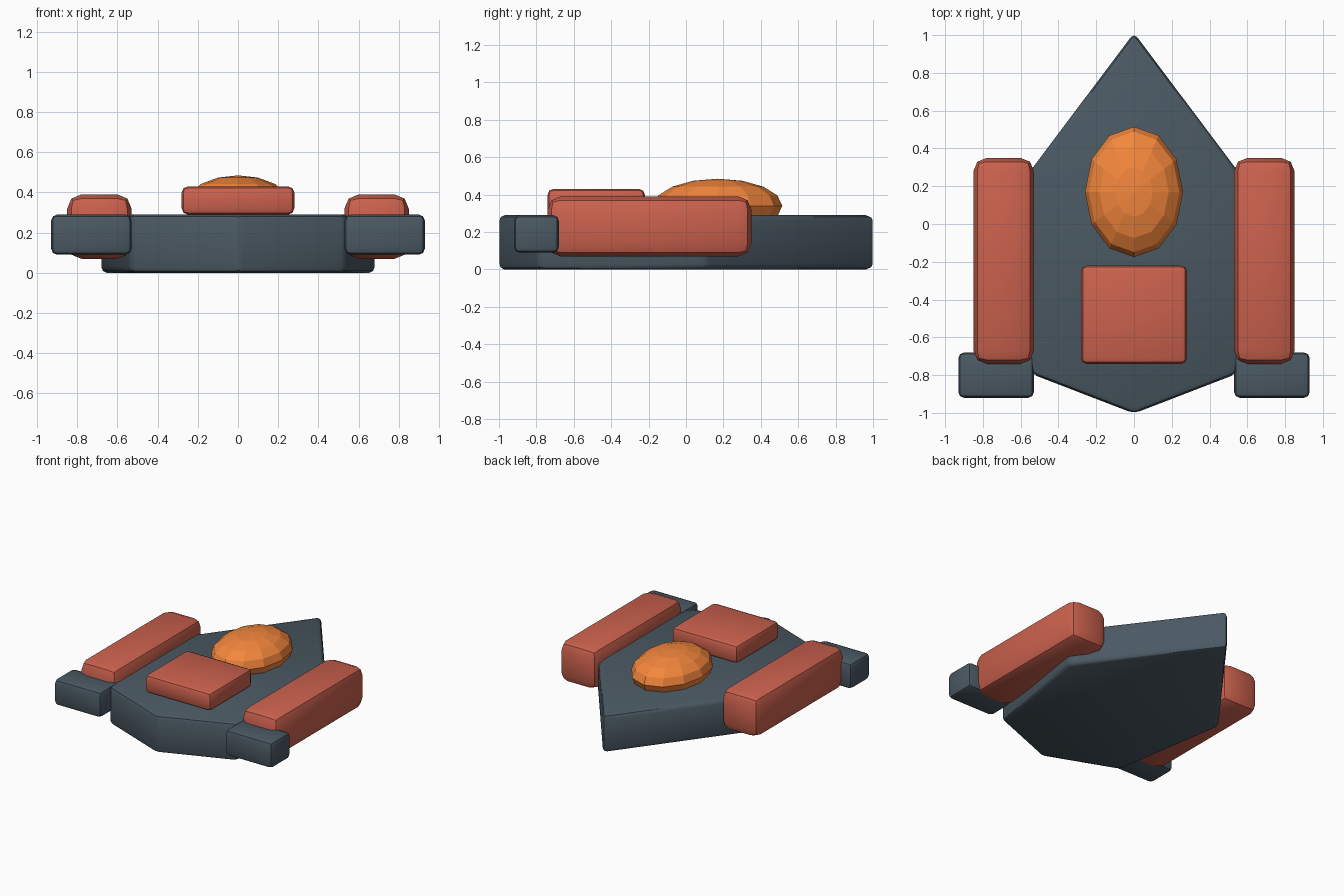
import bpy, bmesh, math

if "Cube" in bpy.data.objects:
    bpy.data.objects.remove(bpy.data.objects["Cube"])


def material(name, rgb):
    m = bpy.data.materials.new(name)
    m.diffuse_color = (*rgb, 1)
    m.use_nodes = True
    m.node_tree.nodes["Principled BSDF"].inputs["Base Color"].default_value = m.diffuse_color
    return m


SLATE = material("slate", (0.07, 0.10, 0.125))
RED = material("red", (0.60, 0.12, 0.075))
ORANGE = material("orange", (0.90, 0.24, 0.045))


def add_object(name, bm, mat, bevel=0, segments=2):
    bmesh.ops.recalc_face_normals(bm, faces=bm.faces)
    me = bpy.data.meshes.new(name)
    bm.to_mesh(me)
    bm.free()
    me.materials.append(mat)
    ob = bpy.data.objects.new(name, me)
    bpy.context.collection.objects.link(ob)
    if bevel:
        mod = ob.modifiers.new("bevel", 'BEVEL')
        mod.width, mod.segments, mod.limit_method = bevel, segments, 'ANGLE'
        mod.angle_limit = math.radians(15)
        bpy.ops.object.select_all(action='DESELECT')
        ob.select_set(True)
        bpy.context.view_layer.objects.active = ob
        bpy.ops.object.modifier_apply(modifier=mod.name)
        bpy.ops.object.shade_smooth_by_angle(angle=math.radians(40))
    return ob


def box(name, lo, hi, mat, bevel, segments=2):
    bm = bmesh.new()
    bmesh.ops.create_cube(bm, size=1)
    for v in bm.verts:
        v.co = [(a + b) / 2 + c * (b - a) for a, b, c in zip(lo, hi, v.co)]
    return add_object(name, bm, mat, bevel, segments)


# Hull: pointed plan outline, extruded upwards
outline = [(0, 1.012), (-0.685, 0.1), (-0.54, -0.795),
           (0, -1.003), (0.54, -0.795), (0.685, 0.1)]
bm = bmesh.new()
face = bm.faces.new([bm.verts.new((x, y, 0)) for x, y in outline])
top = bmesh.ops.extrude_face_region(bm, geom=[face])["geom"]
for v in top:
    if isinstance(v, bmesh.types.BMVert):
        v.co.z = 0.29
add_object("hull", bm, SLATE, 0.03)

# Side pods and the tail blocks behind them
for side, s in (("left", -1), ("right", 1)):
    x0, x1 = sorted((0.53 * s, 0.85 * s))
    box(side + "_pod", (x0, -0.74, 0.07), (x1, 0.35, 0.39), RED, 0.07)
    x0, x1 = sorted((0.53 * s, 0.93 * s))
    box(side + "_tail_block", (x0, -0.92, 0.09), (x1, -0.68, 0.29), SLATE, 0.03)

# Raised rear deck plate
box("deck_plate", (-0.28, -0.74, 0.29), (0.28, -0.22, 0.43), RED, 0.03)

# Faceted cockpit canopy
bm = bmesh.new()
bmesh.ops.create_uvsphere(bm, u_segments=12, v_segments=8, radius=1)
for v in bm.verts:
    v.co = (v.co.x * 0.26, 0.17 + v.co.y * 0.345, 0.34 + v.co.z * 0.145)
add_object("canopy", bm, ORANGE)
